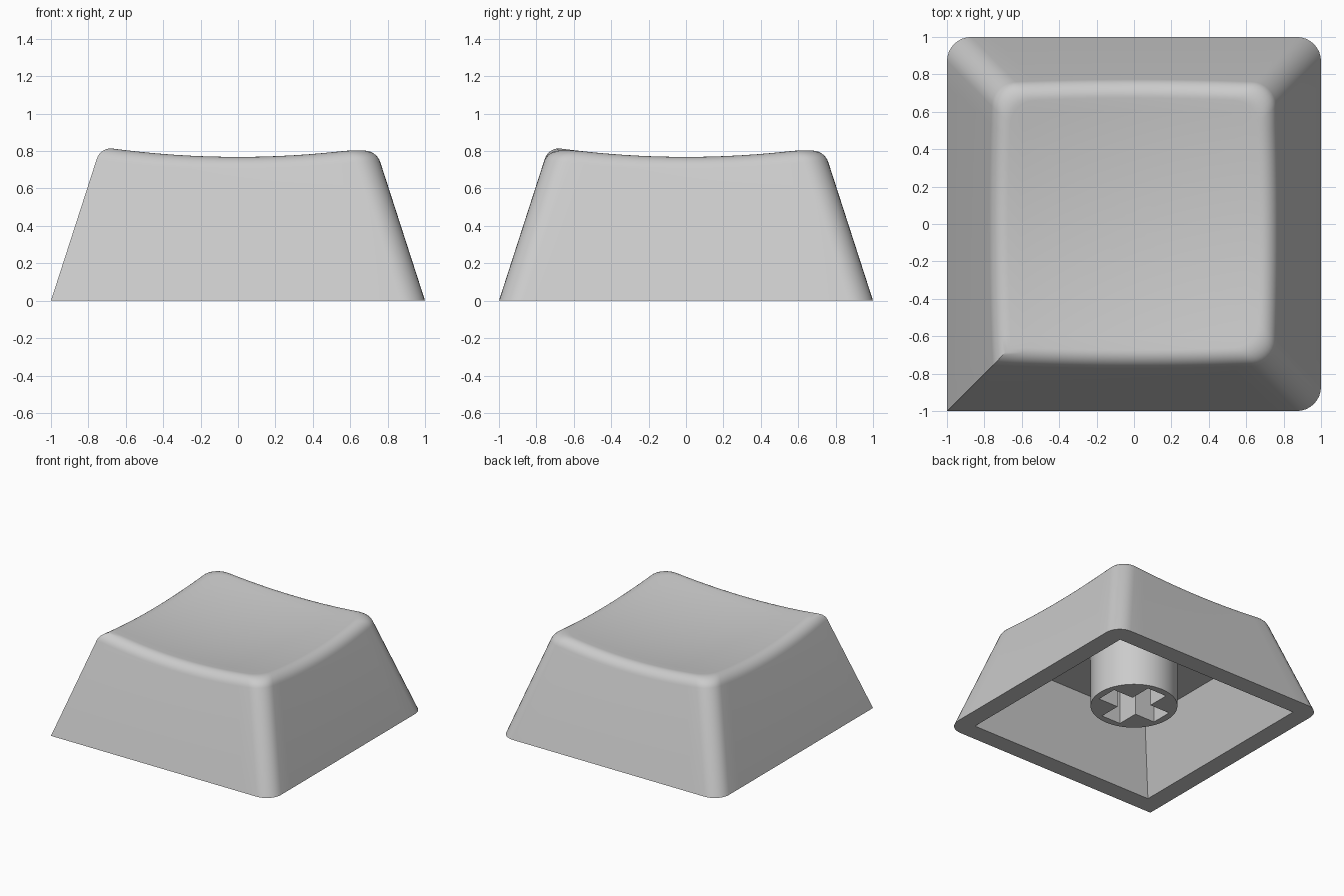
import bpy, bmesh, math
from mathutils import Vector

if "Cube" in bpy.data.objects:
    bpy.data.objects.remove(bpy.data.objects["Cube"])

WALL_SLOPE = 0.323   # inward lean per unit of height
CORNER_R = 0.13
FILLET = 0.075

grey = bpy.data.materials.new("light grey plastic")
grey.diffuse_color = (0.6, 0.6, 0.6, 1)
grey.use_nodes = True
grey.node_tree.nodes["Principled BSDF"].inputs["Base Color"].default_value = grey.diffuse_color


def make_object(name, bm):
    bmesh.ops.remove_doubles(bm, verts=bm.verts, dist=1e-5)
    bmesh.ops.recalc_face_normals(bm, faces=bm.faces)
    mesh = bpy.data.meshes.new(name)
    bm.to_mesh(mesh)
    bm.free()
    mesh.materials.append(grey)
    obj = bpy.data.objects.new(name, mesh)
    bpy.context.collection.objects.link(obj)
    return obj


def smooth(obj):
    bpy.ops.object.select_all(action='DESELECT')
    obj.select_set(True)
    bpy.context.view_layer.objects.active = obj
    bpy.ops.object.shade_smooth_by_angle(angle=math.radians(30))


def outline_rules(arc=8, side=14):
    """Each entry maps (half size, corner radius) to a point; front-left stays sharp."""
    rules = []
    for q, (sx, sy) in enumerate([(1, 1), (-1, 1), (-1, -1), (1, -1)]):
        sharp = (sx, sy) == (-1, -1)
        nx, ny = [(-1, 1), (-1, -1), (1, -1), (1, 1)][q]
        next_sharp = (nx, ny) == (-1, -1)

        def corner(h, r, a, sx=sx, sy=sy, sharp=sharp):
            r = 0 if sharp else r
            return Vector((sx * (h - r) + r * math.cos(a), sy * (h - r) + r * math.sin(a)))

        def next_corner(h, r, a, nx=nx, ny=ny, sharp=next_sharp):
            r = 0 if sharp else r
            return Vector((nx * (h - r) + r * math.cos(a), ny * (h - r) + r * math.sin(a)))

        for i in range(arc + 1):
            a = (q + i / arc) * math.pi / 2
            rules.append(lambda h, r, a=a, c=corner: c(h, r, a))
        end = (q + 1) * math.pi / 2
        for i in range(1, side):
            rules.append(lambda h, r, t=i / side, c=corner, n=next_corner, a=end:
                         c(h, r, a).lerp(n(h, r, a), t))
    return rules


def dish(p):
    return 0.72 + 0.105 * p.length_squared


def on_dish(p):
    return Vector((p.x, p.y, dish(p)))


def column(rule):
    """Section from the cavity ceiling, round the rim, up the wall and over the dish."""
    flat = lambda h, r, z: rule(h, r).to_3d() + Vector((0, 0, z))
    pts = [flat(0.67, 0, 0.543), flat(0.85, 0, 0), flat(1, CORNER_R, 0)]
    z = 0.8
    for _ in range(12):
        h = 1 - WALL_SLOPE * z
        z = dish(rule(h, CORNER_R))
    edge = flat(h, CORNER_R, z)
    low = flat(h + WALL_SLOPE * FILLET, CORNER_R, z - FILLET)
    top = on_dish(rule(h - FILLET, CORNER_R))
    for i in range(9):
        t = i / 8
        a, b, c = (1 - t) ** 2, 2 * t * (1 - t) * 0.77, t * t
        pts.append((low * a + edge * b + top * c) / (a + b + c))
    for i in range(1, 10):
        pts.append(on_dish(top.xy * (1 - i / 10)))
    return pts


# Hollow cap shell with a dished top
bm = bmesh.new()
cols = [[bm.verts.new(p) for p in column(rule)] for rule in outline_rules()]
centre = bm.verts.new((0, 0, dish(Vector((0, 0)))))
for a, b in zip(cols, cols[1:] + cols[:1]):
    for i in range(len(a) - 1):
        bm.faces.new((a[i], b[i], b[i + 1], a[i + 1]))
    bm.faces.new((a[-1], b[-1], centre))
bm.faces.new([c[0] for c in cols])
smooth(make_object("cap_shell", bm))

# Round mounting stem below the ceiling
bm = bmesh.new()
bmesh.ops.create_cone(bm, cap_ends=True, segments=64, radius1=0.327, radius2=0.327, depth=0.435)
bmesh.ops.translate(bm, verts=bm.verts, vec=(0, 0, 0.115 + 0.435 / 2))
stem = make_object("stem", bm)

# Cross-shaped socket cut into the stem
L, W = 0.27, 0.088
bm = bmesh.new()
quarter = [Vector((L, -W)), Vector((L, W)), Vector((W, W))]
cross = []
for q in range(4):
    for p in quarter:
        x, y = p
        for _ in range(q):
            x, y = -y, x
        cross.append(bm.verts.new((x, y, 0)))
face = bm.faces.new(cross)
up = bmesh.ops.extrude_face_region(bm, geom=[face])
bmesh.ops.translate(bm, verts=[v for v in up["geom"] if isinstance(v, bmesh.types.BMVert)],
                    vec=(0, 0, 0.53))
cutter = make_object("socket_cutter", bm)
mod = stem.modifiers.new("socket", 'BOOLEAN')
mod.operation = 'DIFFERENCE'
mod.solver = 'EXACT'
mod.object = cutter
bpy.context.view_layer.objects.active = stem
bpy.ops.object.modifier_apply(modifier="socket")
bpy.data.objects.remove(cutter)
smooth(stem)
